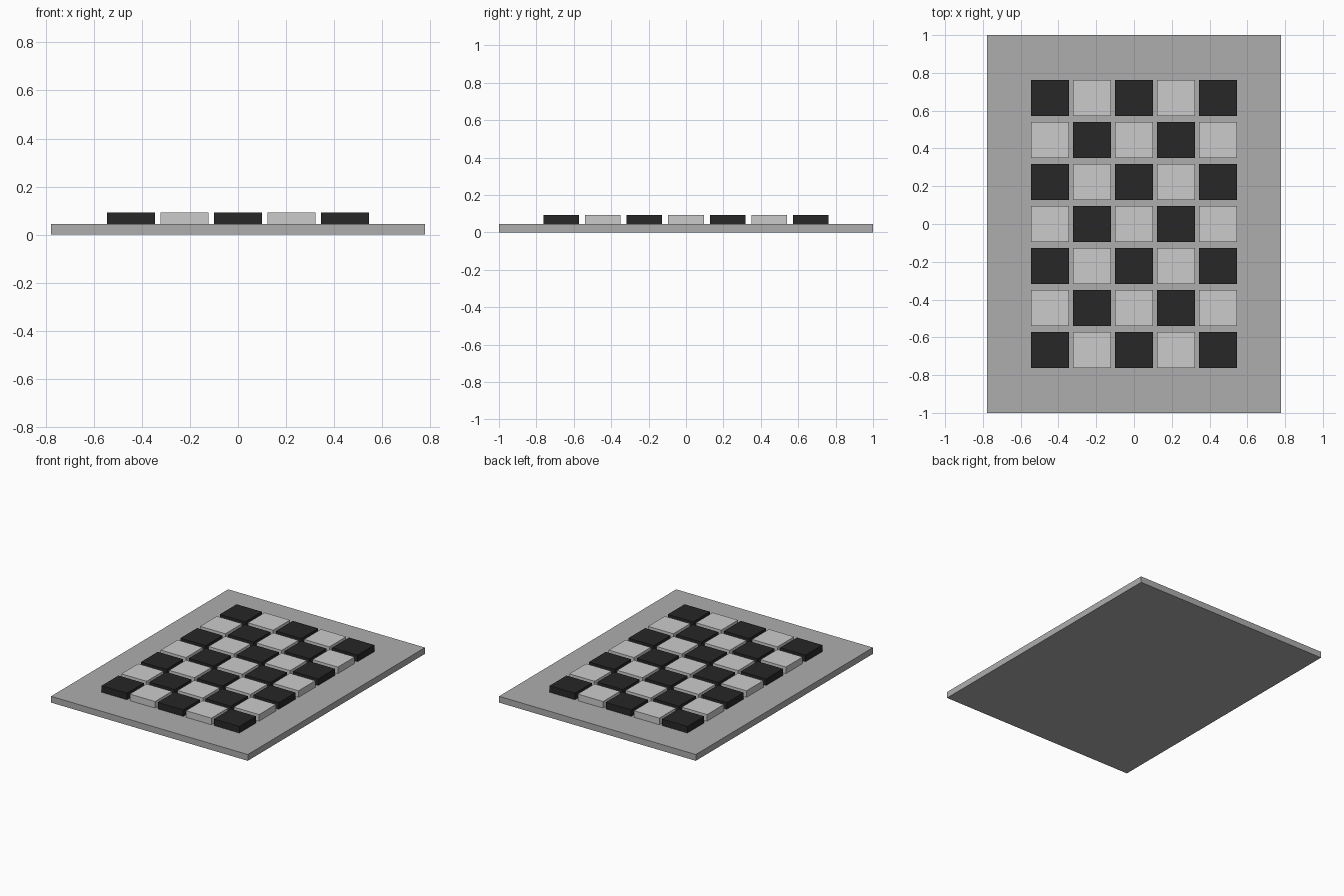
import bpy

if "Cube" in bpy.data.objects:
    bpy.data.objects.remove(bpy.data.objects["Cube"])


def material(name, value):
    m = bpy.data.materials.new(name)
    m.diffuse_color = (value, value, value, 1)
    m.use_nodes = True
    m.node_tree.nodes["Principled BSDF"].inputs["Base Color"].default_value = m.diffuse_color
    return m


def box(name, size, center, mat=None):
    bpy.ops.mesh.primitive_cube_add(size=1, location=center)
    ob = bpy.context.object
    ob.name = name
    ob.scale = size
    bpy.ops.object.transform_apply(location=False, rotation=False, scale=True)
    if mat:
        ob.data.materials.append(mat)
    return ob


dark = material("dark", 0.02)
mid = material("mid_grey", 0.42)

BASE_H = 0.045
TILE_H = 0.047
PITCH = 0.2222

# Flat base board
box("base_board", (1.555, 2.0, BASE_H), (0, 0, BASE_H / 2), mid)

# 5 x 7 checkerboard of raised tiles, dark at the corners
for row in range(7):
    for col in range(5):
        is_dark = (row + col) % 2 == 0
        box(f"{'dark' if is_dark else 'light'}_tile_{row}_{col}",
            (0.2, 0.19, TILE_H),
            ((col - 2) * PITCH, (row - 3) * PITCH, BASE_H + TILE_H / 2),
            dark if is_dark else None)
